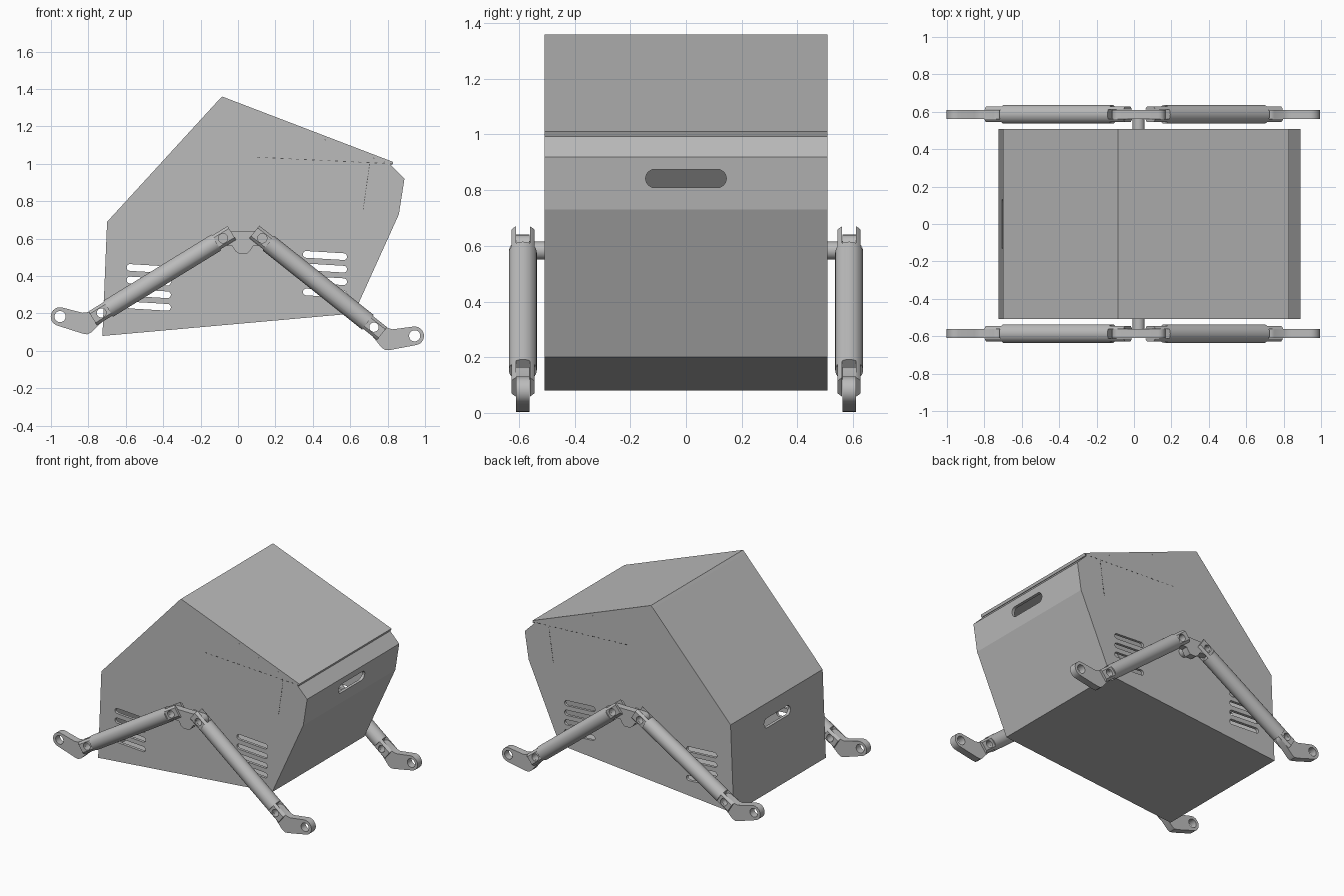
import bpy, bmesh, math
from mathutils import Matrix, Vector

cube = bpy.data.objects.get("Cube")
if cube:
    bpy.data.objects.remove(cube, do_unlink=True)


def material(name, value):
    m = bpy.data.materials.new(name)
    m.use_nodes = True
    colour = (value, value, value, 1)
    m.diffuse_color = colour
    m.node_tree.nodes["Principled BSDF"].inputs["Base Color"].default_value = colour
    return m


GREY = material("plain grey", 0.5)
DARK = material("dark seam", 0.08)


def finish(name, bm, mat=GREY):
    bmesh.ops.recalc_face_normals(bm, faces=bm.faces)
    mesh = bpy.data.meshes.new(name)
    bm.to_mesh(mesh)
    bm.free()
    mesh.materials.append(mat)
    ob = bpy.data.objects.new(name, mesh)
    bpy.context.collection.objects.link(ob)
    return ob


def add_prism(bm, pts, lo, hi, axis="y"):
    """Extrude a 2D outline (x,z along y, or y,z along x)."""
    def place(p, d):
        return (p[0], d, p[1]) if axis == "y" else (d, p[0], p[1])
    a = [bm.verts.new(place(p, lo)) for p in pts]
    b = [bm.verts.new(place(p, hi)) for p in pts]
    bm.faces.new(a)
    bm.faces.new(b[::-1])
    for i in range(len(pts)):
        j = (i + 1) % len(pts)
        bm.faces.new((a[i], b[i], b[j], a[j]))


def prism(name, pts, lo, hi, axis="y"):
    bm = bmesh.new()
    add_prism(bm, pts, lo, hi, axis)
    return finish(name, bm)


def arc(cx, cz, r, start, end, n=12):
    angles = [math.radians(start + (end - start) * i / n) for i in range(n + 1)]
    return [(cx + r * math.cos(t), cz + r * math.sin(t)) for t in angles]


def circle(cx, cz, r, n=24):
    return arc(cx, cz, r, 0, 360, n)[:-1]


def capsule(a, b, r):
    d = math.degrees(math.atan2(b[1] - a[1], b[0] - a[0]))
    return arc(*b, r, d - 90, d + 90) + arc(*a, r, d + 90, d + 270)


def box(x0, x1, z0, z1):
    return [(x0, z0), (x1, z0), (x1, z1), (x0, z1)]


def cylinder(name, r, depth, matrix):
    bm = bmesh.new()
    bmesh.ops.create_cone(bm, cap_ends=True, segments=32, radius1=r, radius2=r,
                          depth=depth, matrix=matrix)
    return finish(name, bm)


def apply(ob, mod):
    bpy.context.view_layer.objects.active = ob
    bpy.ops.object.modifier_apply(modifier=mod.name)


def cut(ob, pts, lo, hi, axis="y"):
    cutter = prism("cutter", pts, lo, hi, axis)
    mod = ob.modifiers.new("cut", "BOOLEAN")
    mod.operation, mod.solver, mod.object = "DIFFERENCE", "EXACT", cutter
    apply(ob, mod)
    bpy.data.objects.remove(cutter, do_unlink=True)


def smooth(ob):
    bpy.ops.object.select_all(action="DESELECT")
    ob.select_set(True)
    bpy.context.view_layer.objects.active = ob
    bpy.ops.object.shade_smooth_by_angle(angle=math.radians(30))


W = 0.508      # half width of the housing
ARM_Y = 0.586  # centre plane of each linkage

# Hollow housing
housing = prism("housing", [(-0.725, 0.08), (0.62, 0.2), (0.86, 0.73), (0.89, 0.92),
                            (0.815, 0.996), (-0.1, 1.345), (-0.7, 0.69)], -W, W)
shell = housing.modifiers.new("shell", "SOLIDIFY")
shell.thickness, shell.offset, shell.use_even_offset = 0.02, -1, True
apply(housing, shell)

# Vent slots through both side walls
for x, z in ((-0.477, 0.44), (0.465, 0.51)):
    for i in range(4):
        h = z - 0.067 * i
        cut(housing, capsule((x - 0.1, h + 0.006), (x + 0.1, h - 0.006), 0.018), -0.6, 0.6)

# Hand holes at both ends
for z, lo, hi in ((0.842, 0.8, 0.95), (0.555, -0.8, -0.65)):
    cut(housing, capsule((-0.112, z), (0.112, z), 0.033), lo, hi, "x")

# Overhanging roof panel
prism("roof_panel", [(-0.085, 1.36), (-0.1, 1.345), (0.823, 0.993), (0.83, 1.01)], -W, W)

# Dotted seams on the side walls
seams = bmesh.new()
for a, b, n, size in (((0.11, 1.035), (0.82, 1.001), 18, 0.008),
                      ((0.703, 0.995), (0.67, 0.76), 16, 0.004)):
    a, b = Vector(a), Vector(b)
    step = (b - a).normalized() * size
    side = Vector((-step.y, step.x)).normalized() * 0.002
    for i in range(n):
        p = a.lerp(b, i / (n - 1))
        quad = [p - step - side, p + step - side, p + step + side, p - step + side]
        for s in (-1, 1):
            add_prism(seams, quad, s * (W - 0.001), s * (W + 0.001))
finish("seam_dots", seams, DARK)

PIVOTS = {"right": ((-0.08, 0.602), (-0.73, 0.203)),
          "left": ((0.13, 0.602), (0.727, 0.127))}

# Centre brackets and their axles
bracket_outline = (arc(-0.08, 0.602, 0.038, 90, 270)
                   + [(-0.03, 0.56), (-0.015, 0.535), (0.005, 0.52), (0.05, 0.52),
                      (0.065, 0.535), (0.08, 0.56)]
                   + arc(0.13, 0.602, 0.038, -90, 90))
for label, s in (("front", -1), ("back", 1)):
    bracket = prism(label + "_bracket", bracket_outline, s * ARM_Y - 0.024, s * ARM_Y + 0.024)
    for top, _ in PIVOTS.values():
        cut(bracket, circle(*top, 0.025), -1, 1)
    smooth(bracket)
    axle = cylinder(label + "_axle", 0.032, 0.08,
                    Matrix.Translation((0.025, s * 0.535, 0.583))
                    @ Matrix.Rotation(math.pi / 2, 4, "X"))
    smooth(axle)

# Foot outline, with x along the arm and the arm pin at the origin
foot_outline = (arc(0, 0, 0.038, 90, 270)
                + [(0.1, -0.06), (0.125, -0.058), (0.145, -0.04)]
                + arc(0.199, 0.099, 0.05, -45, 135)
                + [(0.1, 0.068), (0.085, 0.053), (0.06, 0.042)])

# Arms with forked ends, and hooked feet
for label, (top, bottom) in PIVOTS.items():
    d = Vector((bottom[0] - top[0], 0, bottom[1] - top[1]))
    length = d.length
    u = d.normalized()
    v = Vector((-u.z, 0, u.x)) * (1 if u.x > 0 else -1)
    frame = Matrix((u, v.cross(u), v)).transposed().to_4x4()

    arm = cylinder("arm", 0.05, length + 0.11,
                   Matrix.Translation((length / 2, 0, 0)) @ Matrix.Rotation(math.pi / 2, 4, "Y"))
    for x in (0, length):
        out = -1 if x == 0 else 1
        span = sorted((x + out * 0.1, x - out * 0.042))
        cut(arm, box(*span, -0.1, 0.1), -0.025, 0.025)
        for s in (-1, 1):
            cut(arm, box(*span, -0.1, 0.1), *sorted((s * 0.041, s * 0.1)))
        cut(arm, circle(x, 0, 0.025), -0.1, 0.1)

    foot = prism("foot", foot_outline, -0.0245, 0.0245)
    cut(foot, circle(0, 0, 0.025), -0.1, 0.1)
    cut(foot, circle(0.199, 0.099, 0.03), -0.1, 0.1)

    for part, origin in ((arm, top), (foot, bottom)):
        smooth(part)
        kind = part.name.split(".")[0]
        twin = part.copy()
        bpy.context.collection.objects.link(twin)
        for ob, place, s in ((part, "front", -1), (twin, "back", 1)):
            ob.name = f"{place}_{label}_{kind}"
            ob.matrix_world = Matrix.Translation((origin[0], s * ARM_Y, origin[1])) @ frame
